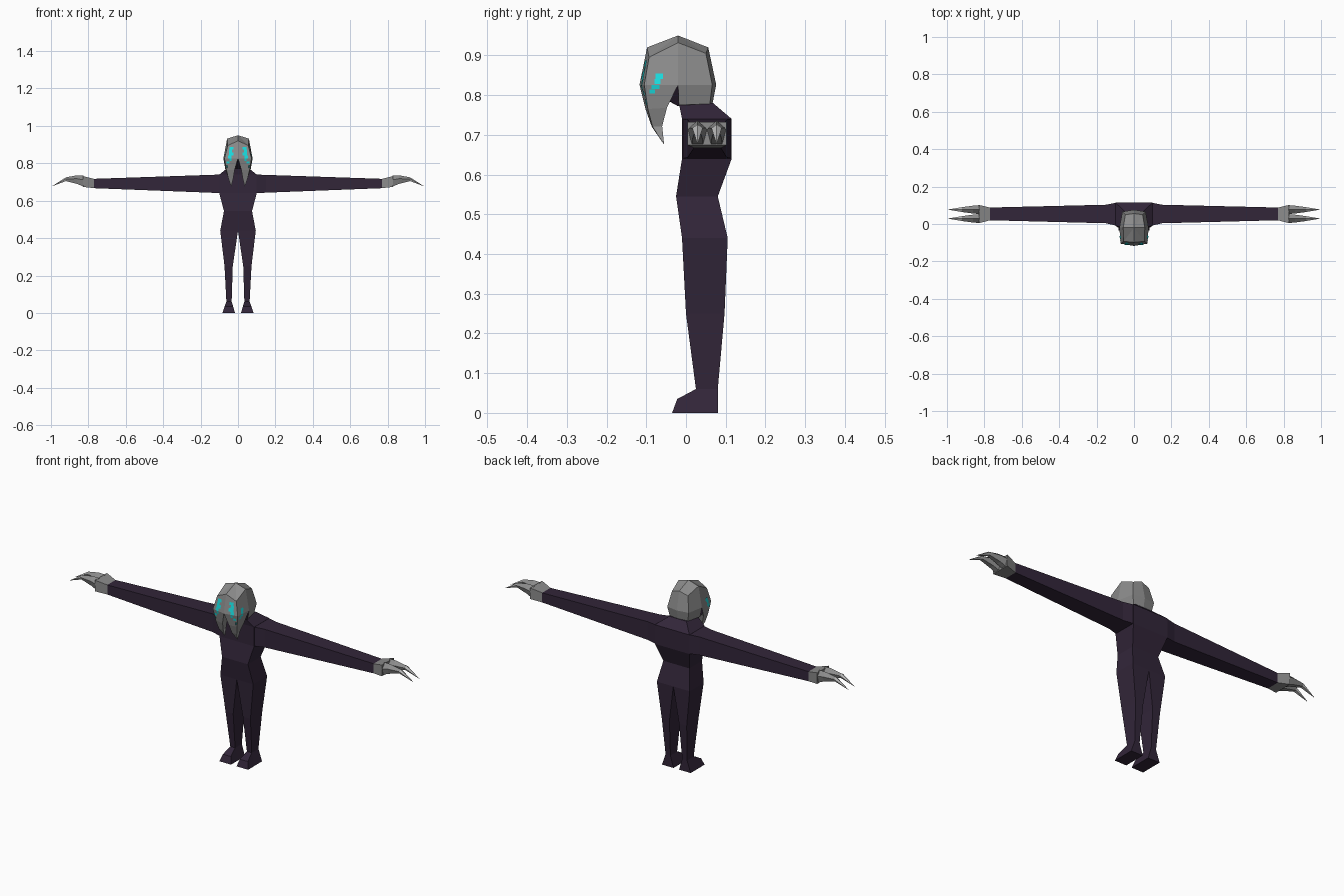
import bpy
from mathutils import Vector
from mathutils.bvhtree import BVHTree
import bmesh

if "Cube" in bpy.data.objects:
    bpy.data.objects.remove(bpy.data.objects["Cube"])


def material(name, rgb):
    m = bpy.data.materials.new(name)
    m.diffuse_color = (*rgb, 1)
    m.use_nodes = True
    m.node_tree.nodes["Principled BSDF"].inputs["Base Color"].default_value = m.diffuse_color
    return m


SUIT = material("dark purple", (0.032, 0.019, 0.041))
BONE = material("bone grey", (0.26, 0.26, 0.26))
CLAW = material("pale claw", (0.48, 0.48, 0.48))
GLOW = material("cyan paint", (0.01, 0.72, 0.74))


def loft(name, rings, mats, rule=None, sx=1):
    """Skin equal rings of points; a single-point ring closes to an apex."""
    bm = bmesh.new()
    vr = [[bm.verts.new((x * sx, y, z)) for x, y, z in r] for r in rings]
    for a, b in zip(vr, vr[1:]):
        n = max(len(a), len(b))
        for i in range(n):
            j = (i + 1) % n
            if len(b) == 1:
                bm.faces.new((a[i], a[j], b[0]))
            elif len(a) == 1:
                bm.faces.new((a[0], b[j], b[i]))
            else:
                bm.faces.new((a[i], a[j], b[j], b[i]))
    for r in (vr[0], vr[-1]):
        if len(r) > 2:
            bm.faces.new(r)
    bmesh.ops.recalc_face_normals(bm, faces=bm.faces)
    if rule:
        for f in bm.faces:
            f.material_index = rule(f)
    me = bpy.data.meshes.new(name)
    bm.to_mesh(me)
    bm.free()
    for m in mats:
        me.materials.append(m)
    ob = bpy.data.objects.new(name, me)
    bpy.context.collection.objects.link(ob)
    return ob


def zrect(z, x0, x1, y0, y1):
    return [(x0, y0, z), (x1, y0, z), (x1, y1, z), (x0, y1, z)]


def xrect(x, y0, y1, z0, z1):
    return [(x, y0, z0), (x, y1, z0), (x, y1, z1), (x, y0, z1)]


# Torso with hips, waist, chest and neck
loft("torso", [zrect(z, -w, w, a, b) for z, w, a, b in (
    (0.44, 0.095, -0.01, 0.105), (0.545, 0.075, -0.025, 0.08),
    (0.64, 0.10, -0.01, 0.115), (0.74, 0.10, -0.01, 0.115),
    (0.78, 0.05, -0.018, 0.068))], [SUIT])

surfaces = []
for s, side in ((1, "left"), (-1, "right")):
    # Legs and feet
    loft(side + "_leg", [
        zrect(0.44, 0.0, 0.095, -0.01, 0.105), zrect(0.25, 0.028, 0.072, 0.0, 0.097),
        zrect(0.06, 0.034, 0.062, 0.025, 0.08)], [SUIT], sx=s)
    loft(side + "_foot", [
        [(0.016, y0, 0), (0.083, y0, 0), (b, y1, z), (a, y1, z)]
        for y0, y1, z, a, b in ((0.08, 0.08, 0.06, 0.034, 0.062),
                                (0.025, 0.025, 0.06, 0.034, 0.062),
                                (-0.035, -0.022, 0.035, 0.026, 0.072))], [SUIT], sx=s)
    # Arms
    loft(side + "_arm", [
        xrect(0.09, -0.01, 0.115, 0.64, 0.74), xrect(0.15, 0.004, 0.103, 0.643, 0.738),
        xrect(0.77, 0.02, 0.088, 0.667, 0.717)], [SUIT], sx=s)
    # Hands with two long clawed fingers
    loft(side + "_palm", [
        xrect(0.77, 0.02, 0.088, 0.667, 0.717),
        xrect(0.83, 0.004, 0.102, 0.674, 0.732)], [BONE], sx=s)
    for i, ym in enumerate((0.029, 0.077)):
        rings = []
        for x, w, z0, z1, dy in ((0.825, 0.024, 0.675, 0.736, 0), (0.86, 0.021, 0.69, 0.736, 0),
                                 (0.92, 0.013, 0.705, 0.725, 0)):
            rings.append([(x, ym, z1), (x, ym + w, z1 * 0.6 + z0 * 0.4),
                          (x, ym + w * 0.6, z0), (x, ym - w * 0.6, z0),
                          (x, ym - w, z1 * 0.6 + z0 * 0.4)])
        rings += [[(0.997, ym, 0.676)]]
        loft(f"{side}_finger_{i + 1}", rings, [BONE, CLAW],
             lambda f: int(abs(f.calc_center_median().x) > 0.92), s)
    # Mask tusks hanging over the jaw
    tusk = loft(side + "_mask_tusk", [
        [(0.0, -0.117, 0.826), (0.072, -0.105, 0.826), (0.078, -0.02, 0.826), (0.02, -0.02, 0.826)],
        [(0.018, -0.102, 0.765), (0.062, -0.096, 0.765), (0.068, -0.048, 0.768), (0.025, -0.05, 0.768)],
        [(0.025, -0.086, 0.72), (0.052, -0.084, 0.72), (0.052, -0.060, 0.722), (0.027, -0.060, 0.722)],
        [(0.036, -0.055, 0.675)]], [BONE, CLAW],
        lambda f: int(f.calc_center_median().z < 0.715), s)
    surfaces.append(tusk)


def head_ring(fc, fe, sd, be, bc):
    """Eight points from half-outline: front centre, front edge, side, back edge, back centre."""
    m = [(-x, y, z) for x, y, z in (be, sd, fe)]
    return [fc, fe, sd, be, bc] + m


# Faceted head, dark inside the notch between the tusks
head = loft("head", [
    head_ring((0, -0.02, 0.772), (0.04, -0.02, 0.772), (0.068, -0.018, 0.775),
              (0.052, 0.06, 0.778), (0, 0.066, 0.775)),
    head_ring((0, -0.117, 0.826), (0.072, -0.105, 0.826), (0.078, -0.02, 0.826),
              (0.062, 0.066, 0.826), (0, 0.076, 0.826)),
    head_ring((0, -0.098, 0.92), (0.055, -0.093, 0.895), (0.058, -0.02, 0.932),
              (0.046, 0.05, 0.905), (0, 0.056, 0.92)),
    [(0, -0.02, 0.95)]], [BONE, SUIT],
    lambda f: int(f.calc_center_median().z < 0.81 and f.calc_center_median().y < -0.04))
surfaces.append(head)

trees = [BVHTree.FromPolygons([v.co for v in o.data.vertices],
                              [tuple(p.vertices) for p in o.data.polygons]) for o in surfaces]


def project(origin, direction):
    """Nearest point on the mask, lifted slightly off it."""
    hits = [t.ray_cast(Vector(origin), Vector(direction)) for t in trees]
    hits = [h for h in hits if h[0] is not None]
    if not hits:
        return None
    return min(hits, key=lambda h: h[3])[0] - Vector(direction) * 0.002


def paint(name, cells, ray):
    """Lay small painted squares (u, z, width, height) on the mask."""
    bm = bmesh.new()
    for u, z, w, h in cells:
        pts = [project(*ray(u + a * w / 2, z + b * h / 2))
               for a, b in ((-1, -1), (1, -1), (1, 1), (-1, 1))]
        if all(pts):
            bm.faces.new([bm.verts.new(p) for p in pts])
    me = bpy.data.meshes.new(name)
    bm.to_mesh(me)
    bm.free()
    me.materials.append(GLOW)
    bpy.context.collection.objects.link(bpy.data.objects.new(name, me))


# Cyan war paint: ragged eye patches, drips and cheek streaks
front = [(0.034, 0.88, 0.022, 0.014), (0.040, 0.866, 0.016, 0.014), (0.036, 0.85, 0.026, 0.018),
         (0.044, 0.834, 0.018, 0.014), (0.040, 0.818, 0.012, 0.014), (0.054, 0.804, 0.016, 0.012),
         (0.061, 0.782, 0.008, 0.014)]
cheek = [(-0.067, 0.849, 0.019, 0.017), (-0.072, 0.834, 0.015, 0.013),
         (-0.077, 0.820, 0.020, 0.010), (-0.085, 0.809, 0.015, 0.010)]
for s, side in ((1, "left"), (-1, "right")):
    paint(side + "_eye_paint", front, lambda u, z: ((s * u, -1, z), (0, 1, 0)))
    paint(side + "_cheek_paint", cheek, lambda u, z: ((s, u, z), (-s, 0, 0)))
